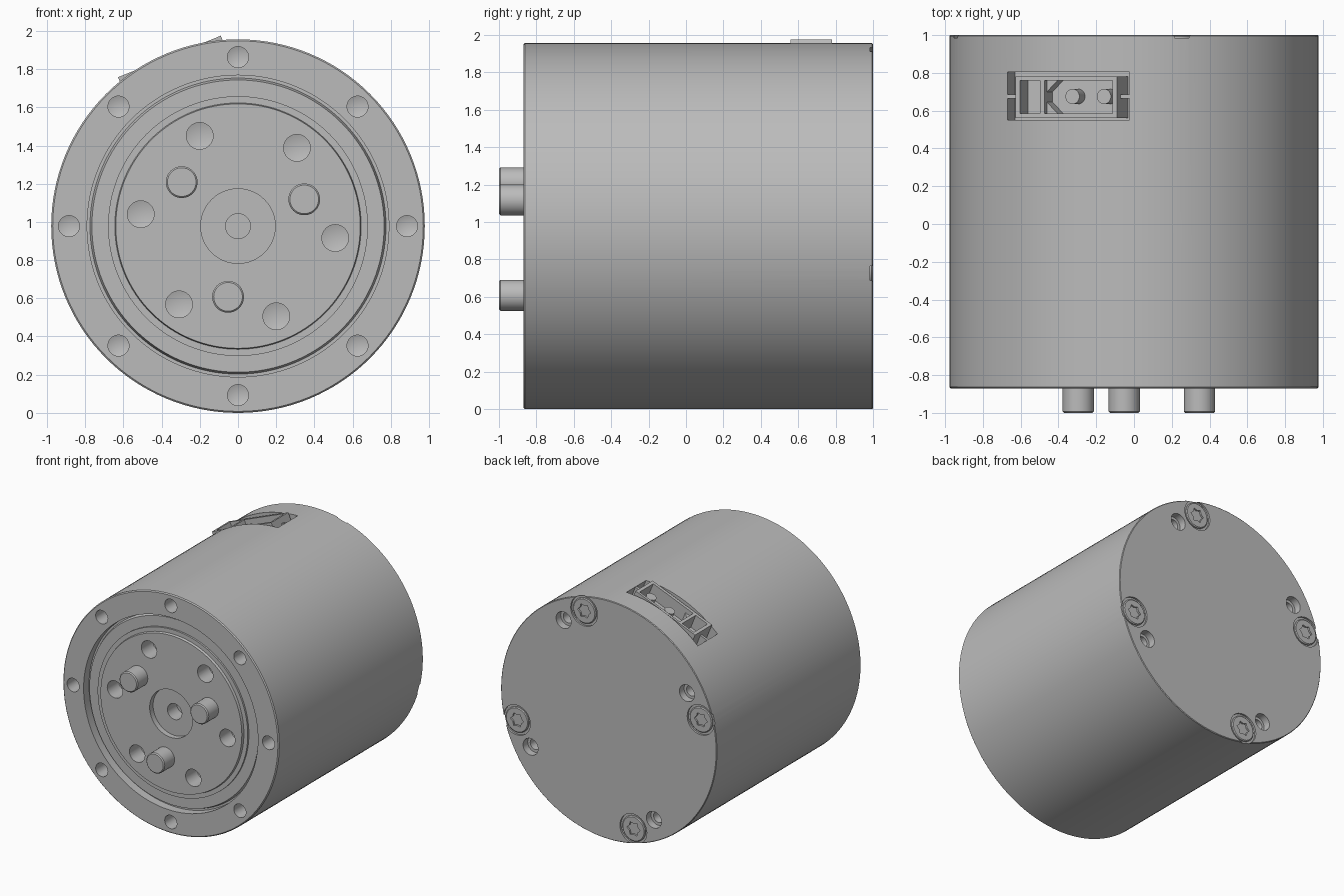
import bpy, bmesh, math
from mathutils import Matrix, Vector

cube = bpy.data.objects.get("Cube")
if cube:
    bpy.data.objects.remove(cube)

R = 0.978          # housing radius, also the height of its axis
FRONT, BACK = -0.87, 1.0

metal = bpy.data.materials.new("grey metal")
metal.use_nodes = True
metal.diffuse_color = (0.5, 0.5, 0.5, 1)
metal.node_tree.nodes["Principled BSDF"].inputs["Base Color"].default_value = (0.5, 0.5, 0.5, 1)


def lathe(bm, profile, x=0, z=0, steps=32, star=1):
    """Solid of revolution about a y-parallel line; profile is (radius, y)."""
    rings = []
    for i in range(steps):
        a = math.tau * i / steps
        k = star if i % 2 else 1
        rings.append([bm.verts.new((x + r * k * math.cos(a), y, z + R + r * k * math.sin(a)))
                      for r, y in profile])
    faces = []
    for i in range(steps):
        a, b = rings[i], rings[(i + 1) % steps]
        for j in range(len(profile) - 1):
            faces.append(bm.faces.new((a[j], b[j], b[j + 1], a[j + 1])))


def box(bm, frame, t, y, h):
    """Box given by ranges along the frame's tangent, y and radial axes."""
    size = [r[1] - r[0] for r in (t, y, h)]
    mid = [sum(r) / 2 for r in (t, y, h)]
    bmesh.ops.create_cube(bm, size=1, matrix=frame @ Matrix.Translation(mid) @ Matrix.Diagonal((*size, 1)))


def finish(bm, name):
    bmesh.ops.remove_doubles(bm, verts=bm.verts, dist=1e-5)
    bmesh.ops.dissolve_degenerate(bm, edges=bm.edges, dist=1e-6)
    bmesh.ops.recalc_face_normals(bm, faces=bm.faces)
    me = bpy.data.meshes.new(name)
    bm.to_mesh(me)
    bm.free()
    me.materials.append(metal)
    ob = bpy.data.objects.new(name, me)
    bpy.context.collection.objects.link(ob)
    return ob


def select(ob):
    bpy.ops.object.select_all(action='DESELECT')
    ob.select_set(True)
    bpy.context.view_layer.objects.active = ob


def cut(ob, bm):
    tool = finish(bm, "cutter")
    tool.hide_render = True
    mod = ob.modifiers.new("cut", 'BOOLEAN')
    mod.operation, mod.solver, mod.object = 'DIFFERENCE', 'EXACT', tool
    select(ob)
    bpy.ops.object.modifier_apply(modifier=mod.name)
    bpy.data.objects.remove(tool)


def smooth(ob):
    select(ob)
    bpy.ops.object.shade_smooth_by_angle(angle=math.radians(25))


def polar(radius, degrees):
    a = math.radians(degrees)
    return radius * math.cos(a), radius * math.sin(a)


# Housing with stepped front ring, rotor face and centre bore
bm = bmesh.new()
lathe(bm, [(0, -0.7), (0.065, -0.7), (0.065, -0.82), (0.195, -0.82), (0.195, -0.865),
           (0.64, -0.865), (0.645, -0.845), (0.68, -0.845), (0.68, -0.83), (0.765, -0.83),
           (0.775, -0.8), (0.79, -0.8), (0.79, FRONT), (R - 0.008, FRONT), (R, FRONT + 0.008),
           (R, BACK - 0.005), (R - 0.005, BACK), (0, BACK)], steps=128)
housing = finish(bm, "housing")

# Connector frame: tangent, y and radial axes
ca, sa = polar(1, 112)
frame = Matrix(((sa, 0, ca, 0), (0, 1, 0, 0), (-ca, 0, sa, R), (0, 0, 0, 1)))

# Holes: front ring, rotor, back mounting holes, screw seats, connector pocket
bm = bmesh.new()
for k in range(8):
    x, z = polar(0.885, 45 * k)
    lathe(bm, [(0, -1), (0.055, -1), (0.055, -0.7), (0, -0.68)], x, z)
rotor_turns = (0, 120, 240)
for turn in rotor_turns:
    for a in (113, 53):
        x, z = polar(0.513, a + turn)
        lathe(bm, [(0, -1), (0.07, -1), (0.07, -0.72), (0, -0.7)], x, z)
for k in range(4):
    x, z = polar(0.818, 60 + 90 * k)
    lathe(bm, [(0, 1.1), (0.068, 1.1), (0.068, 0.94), (0.045, 0.94), (0.045, 0.8), (0, 0.8)], x, z)
    x, z = polar(0.862, 75 + 90 * k)
    lathe(bm, [(0, 1.1), (0.122, 1.1), (0.122, 0.985), (0, 0.985)], x, z)
box(bm, frame, (-0.355, 0.345), (0.55, 0.805), (0.8, 1.1))
cut(housing, bm)
smooth(housing)

# Drive pins on the rotor
for i, turn in enumerate(rotor_turns):
    x, z = polar(0.374, 142 + turn)
    bm = bmesh.new()
    lathe(bm, [(0, -0.84), (0.083, -0.84), (0.083, -0.992), (0.075, -1), (0, -1)], x, z, 48)
    smooth(finish(bm, f"drive_pin_{i + 1}"))

# Back screws with star sockets
for k in range(4):
    x, z = polar(0.862, 75 + 90 * k)
    bm = bmesh.new()
    lathe(bm, [(0, 0.97), (0.103, 0.97), (0.103, 0.993), (0.096, 0.999), (0, 0.999)], x, z, 48)
    screw = finish(bm, f"back_screw_{k + 1}")
    bm = bmesh.new()
    lathe(bm, [(0, 1.1), (0.06, 1.1), (0.06, 0.975), (0, 0.975)], x, z, 12, 0.72)
    cut(screw, bm)
    smooth(screw)

# Connector shell: floor, long walls, end walls and divider
bm = bmesh.new()
TOP = 0.958
box(bm, frame, (-0.29, 0.29), (0.56, 0.78), (0.79, 0.84))
for y in ((0.56, 0.585), (0.76, 0.78)):
    box(bm, frame, (-0.29, 0.29), y, (0.8, TOP))
for t in ((-0.29, -0.265), (-0.15, -0.125), (0.265, 0.29)):
    box(bm, frame, t, (0.56, 0.78), (0.8, TOP))
# End latches
for t in ((-0.355, -0.29), (0.29, 0.345)):
    box(bm, frame, t, (0.665, 0.685), (0.8, 0.91))
finish(bm, "connector_shell")

# Sloped corner fillers and contacts inside the connector
bm = bmesh.new()
for y, s in ((0.585, 1), (0.76, -1)):
    pts = [(-0.125, y), (-0.065, y), (-0.125, y + 0.06 * s)]
    low, high = [[bm.verts.new(frame @ Vector((*p, h))) for p in pts] for h in (0.83, 0.92)]
    bm.faces.new(low)
    bm.faces.new(high)
    for i in range(3):
        j = (i + 1) % 3
        bm.faces.new((low[i], low[j], high[j], high[i]))
finish(bm, "connector_corners")
bm = bmesh.new()
for t in (0.02, 0.2):
    bmesh.ops.create_cone(bm, cap_ends=True, segments=24, radius1=0.04, radius2=0.04, depth=0.1,
                          matrix=frame @ Matrix.Translation((t, 0.675, 0.87)))
smooth(finish(bm, "connector_contacts"))
